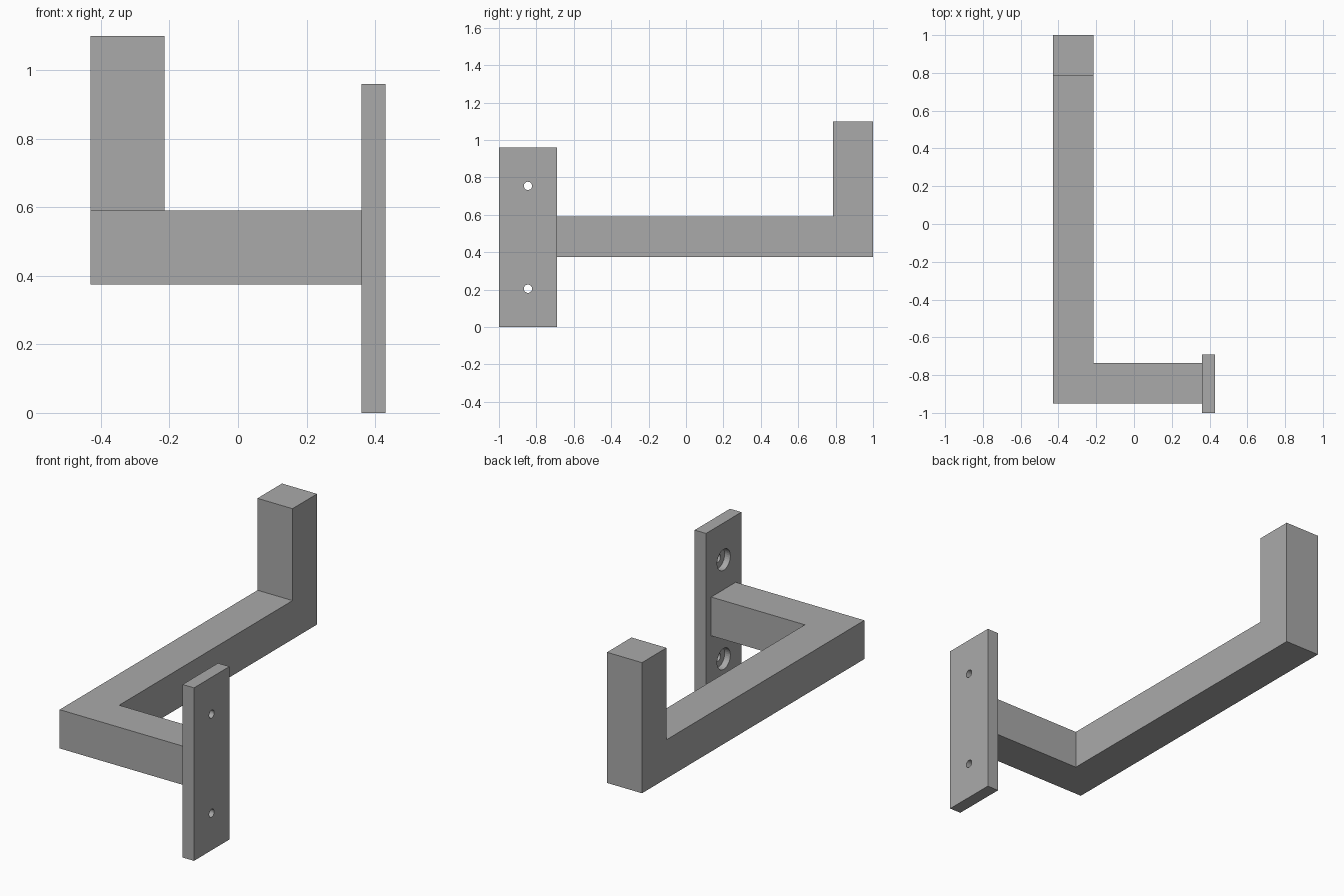
import bpy
import bmesh
from math import radians, pi
from mathutils import Matrix

default_cube = bpy.data.objects.get("Cube")
if default_cube:
    bpy.data.objects.remove(default_cube, do_unlink=True)

grey = bpy.data.materials.new("plain grey")
grey.use_nodes = True
GREY = (0.4, 0.4, 0.4, 1)
grey.diffuse_color = GREY
grey.node_tree.nodes["Principled BSDF"].inputs["Base Color"].default_value = GREY


def add_object(name, bm):
    bmesh.ops.recalc_face_normals(bm, faces=bm.faces)
    mesh = bpy.data.meshes.new(name)
    bm.to_mesh(mesh)
    bm.free()
    mesh.materials.append(grey)
    obj = bpy.data.objects.new(name, mesh)
    bpy.context.collection.objects.link(obj)
    return obj


def extrude(bm, face, vector):
    new = bmesh.ops.extrude_face_region(bm, geom=[face])["geom"]
    verts = [g for g in new if isinstance(g, bmesh.types.BMVert)]
    bmesh.ops.translate(bm, verts=verts, vec=vector)
    return next(g for g in new if isinstance(g, bmesh.types.BMFace))


# Square bar: a corner block extruded to the plate, along the arm and up the tip
LEFT, RIGHT, FRONT, BACK = -0.43, -0.215, -0.95, -0.735
BOTTOM, TOP = 0.375, 0.59
bm = bmesh.new()
base = bm.faces.new([bm.verts.new((x, y, BOTTOM)) for x, y in
                     ((LEFT, FRONT), (RIGHT, FRONT), (RIGHT, BACK), (LEFT, BACK))])
extrude(bm, base, (0, 0, TOP - BOTTOM))
bmesh.ops.recalc_face_normals(bm, faces=bm.faces)


def grow(direction, length):
    """Extrude the face lying furthest along an axis, removing the old one."""
    axis = max(range(3), key=lambda i: abs(direction[i]))
    bm.normal_update()
    face = max((f for f in bm.faces if abs(f.normal[axis]) > 0.9),
               key=lambda f: f.calc_center_median()[axis])
    return extrude(bm, face, [d * length for d in direction])


grow((1, 0, 0), 0.36 - RIGHT)
grow((0, 1, 0), 0.785 - BACK)
grow((0, 1, 0), 0.215)
bm.normal_update()
tip = max((f for f in bm.faces if f.normal.z > 0.9),
          key=lambda f: f.calc_center_median().y)
extrude(bm, tip, (0, 0, 1.1 - TOP))
bmesh.ops.dissolve_limit(bm, angle_limit=radians(1), verts=bm.verts, edges=bm.edges)
add_object("hook_bar", bm)

# Upright mounting plate
bm = bmesh.new()
bmesh.ops.create_cube(bm, size=1)
bmesh.ops.scale(bm, vec=(0.07, 0.31, 0.96), verts=bm.verts)
bmesh.ops.translate(bm, vec=(0.395, -0.845, 0.48), verts=bm.verts)
plate = add_object("mounting_plate", bm)

# Screw holes, wider on the inner side for the screw heads
for name, radius, x, depth in (("screw_hole_cutter", 0.022, 0.4, 0.2),
                               ("screw_head_cutter", 0.058, 0.36, 0.07)):
    bm = bmesh.new()
    for z in (0.205, 0.755):
        place = Matrix.Translation((x, -0.845, z)) @ Matrix.Rotation(pi / 2, 4, "Y")
        bmesh.ops.create_cone(bm, cap_ends=True, segments=32, radius1=radius,
                              radius2=radius, depth=depth, matrix=place)
    cutter = add_object(name, bm)
    cutter.hide_render = True
    cutter.hide_set(True)
    cut = plate.modifiers.new(name, "BOOLEAN")
    cut.operation = "DIFFERENCE"
    cut.solver = "EXACT"
    cut.object = cutter

bpy.ops.object.select_all(action="DESELECT")
plate.select_set(True)
bpy.context.view_layer.objects.active = plate
bpy.ops.object.shade_smooth_by_angle(angle=radians(30))
